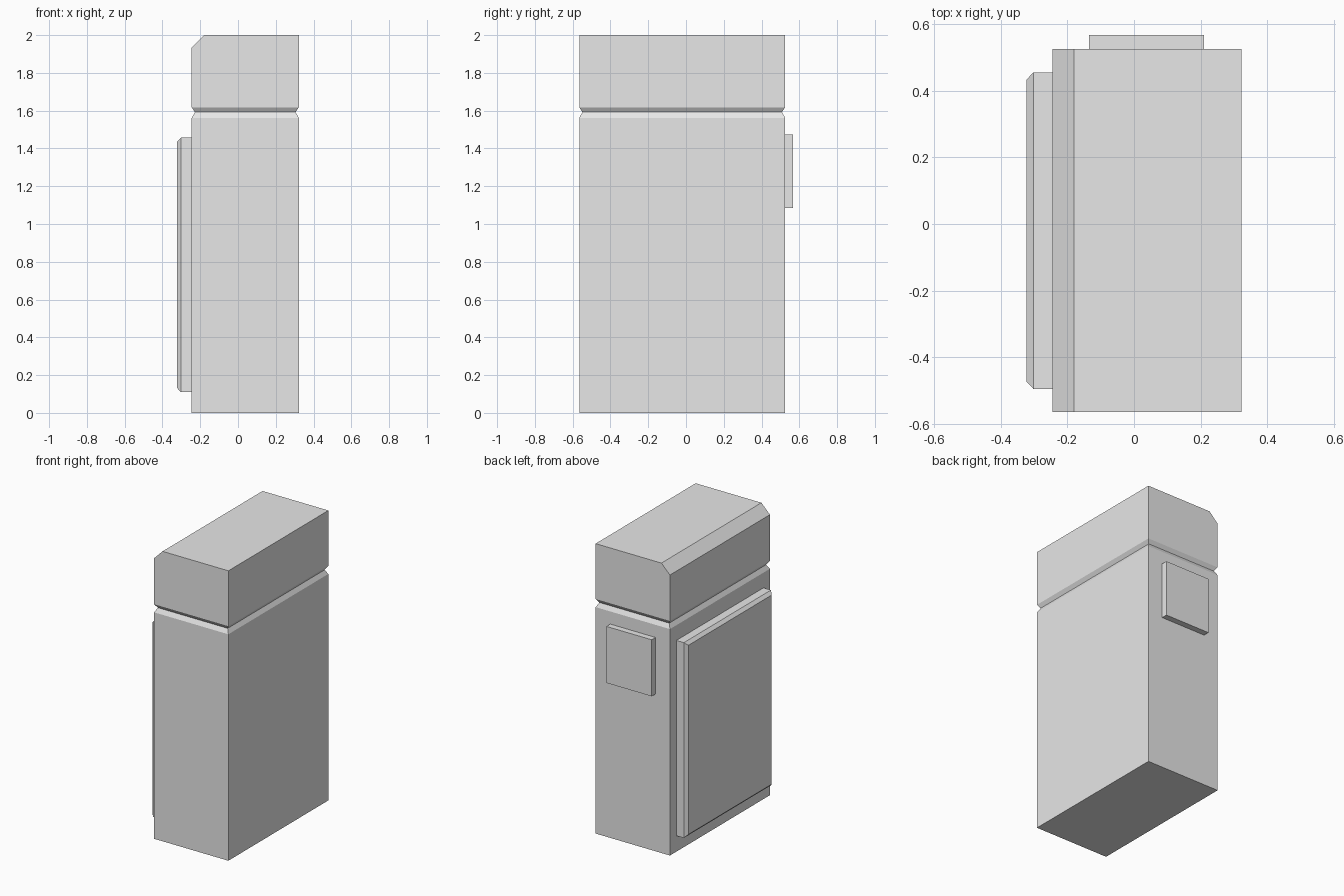
import bpy, bmesh

cube = bpy.data.objects.get("Cube")
if cube:
    bpy.data.objects.remove(cube, do_unlink=True)

grey = bpy.data.materials.new("plain_grey")
grey.use_nodes = True
grey.diffuse_color = (0.8, 0.8, 0.8, 1)
grey.node_tree.nodes["Principled BSDF"].inputs["Base Color"].default_value = (0.8, 0.8, 0.8, 1)


def loft(name, levels, place, chamfer=None):
    """Stack rectangles (u0, u1, v0, v1, inset) at each level; place maps u, v, w to x, y, z."""
    bm = bmesh.new()
    rings = []
    for w, (u0, u1, v0, v1), inset in levels:
        u0, u1, v0, v1 = u0 + inset, u1 - inset, v0 + inset, v1 - inset
        corners = [(u0, v0), (u1, v0), (u1, v1), (u0, v1)]
        rings.append([bm.verts.new(place(u, v, w)) for u, v in corners])
    for a, b in zip(rings, rings[1:]):
        for i in range(4):
            j = (i + 1) % 4
            bm.faces.new((a[i], a[j], b[j], b[i]))
    bm.faces.new(rings[0])
    bm.faces.new(rings[-1])
    bmesh.ops.recalc_face_normals(bm, faces=bm.faces)
    if chamfer:
        # Cut the top edge on the right-hand side
        edge = bm.edges.get((rings[-1][0], rings[-1][3]))
        bmesh.ops.bevel(bm, geom=[edge], offset=chamfer, offset_type='OFFSET',
                        segments=1, affect='EDGES')
    mesh = bpy.data.meshes.new(name)
    bm.to_mesh(mesh)
    bm.free()
    mesh.materials.append(grey)
    obj = bpy.data.objects.new(name, mesh)
    bpy.context.scene.collection.objects.link(obj)
    return obj


# Main cabinet with a V groove under the head and one chamfered top edge
body = (-0.245, 0.322, -0.565, 0.525)
loft("cabinet", [(0, body, 0), (1.562, body, 0), (1.592, body, 0.017),
                 (1.618, body, 0), (2, body, 0)],
     lambda u, v, w: (u, v, w), chamfer=0.065)

# Raised side panel with bevelled outer rim
panel = (-0.495, 0.455, 0.11, 1.457)
loft("side_panel", [(-0.245, panel, 0), (-0.302, panel, 0), (-0.322, panel, 0.021)],
     lambda u, v, w: (w, u, v))

# Small square plate on the back
plate = (-0.135, 0.21, 1.085, 1.475)
loft("back_plate", [(0.525, plate, 0), (0.567, plate, 0)],
     lambda u, v, w: (u, w, v))
